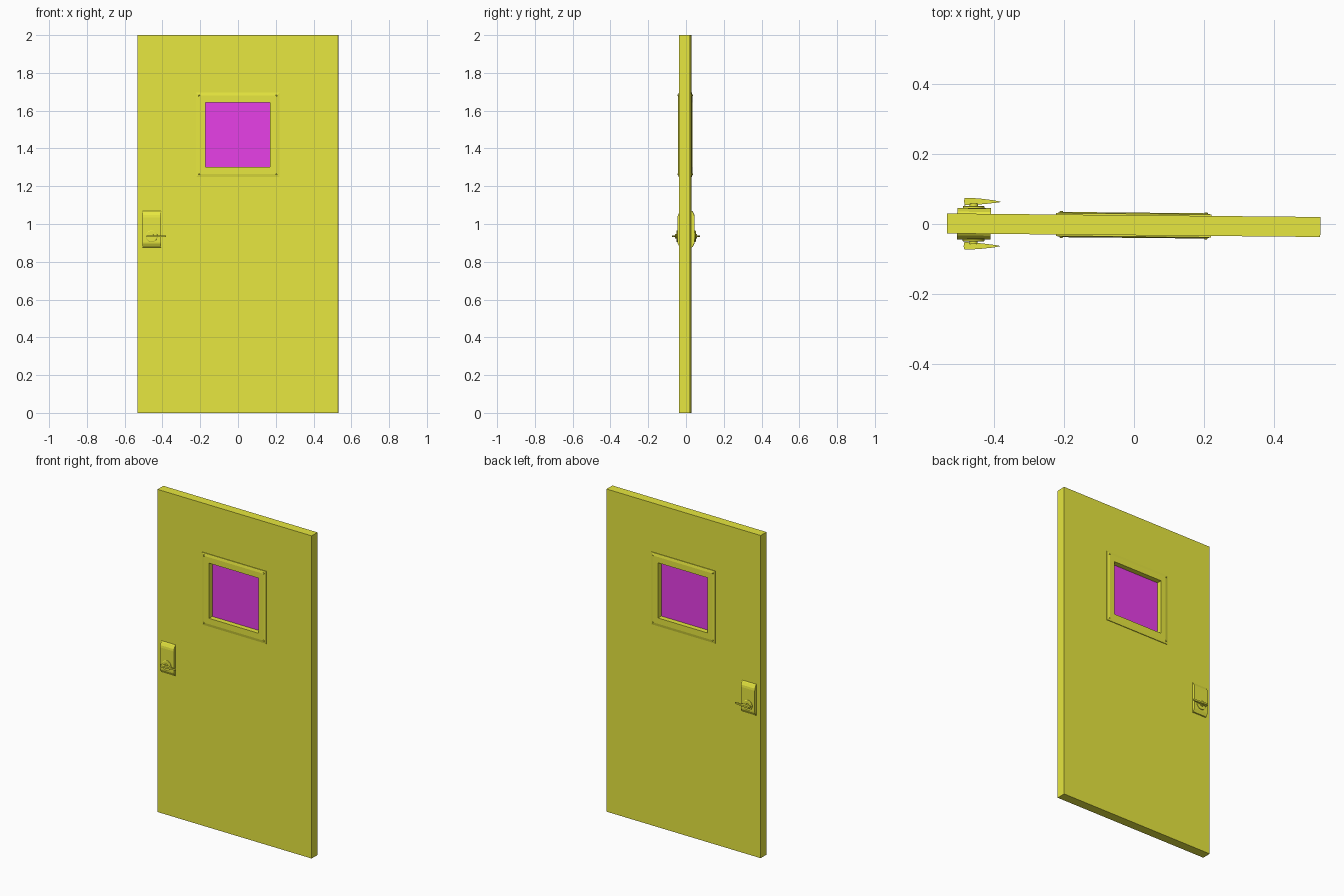
import bpy, bmesh
from math import cos, sin, pi
from mathutils import Matrix

if "Cube" in bpy.data.objects:
    bpy.data.objects.remove(bpy.data.objects["Cube"])

# The whole door stands slightly turned about z
POSE = Matrix.Translation((-0.001, -0.0035, 0)) @ Matrix.Rotation(-0.0094, 4, 'Z')
T = 0.0285  # half thickness of the leaf


def material(name, color):
    m = bpy.data.materials.new(name)
    m.diffuse_color = color
    m.use_nodes = True
    m.node_tree.nodes["Principled BSDF"].inputs["Base Color"].default_value = m.diffuse_color
    return m


YELLOW = material("yellow_paint", (0.8, 0.8, 0.05, 1))
MAGENTA = material("magenta_glass", (0.8, 0.05, 0.8, 1))


def finish(name, bm, mat=YELLOW, smooth=False):
    bmesh.ops.recalc_face_normals(bm, faces=bm.faces)
    me = bpy.data.meshes.new(name)
    bm.to_mesh(me)
    bm.free()
    me.materials.append(mat)
    ob = bpy.data.objects.new(name, me)
    bpy.context.collection.objects.link(ob)
    ob.matrix_world = POSE
    if smooth:
        bpy.context.view_layer.objects.active = ob
        ob.select_set(True)
        bpy.ops.object.shade_smooth_by_angle()
        ob.select_set(False)
    return ob


def loft(name, loops, ring=False, **kw):
    """Bridge equal-length point loops; ring closes last to first, otherwise ends are capped."""
    bm = bmesh.new()
    vs = [[bm.verts.new(p) for p in loop] for loop in loops]
    pairs = list(zip(vs, vs[1:])) + ([(vs[-1], vs[0])] if ring else [])
    n = len(vs[0])
    for a, b in pairs:
        for i in range(n):
            j = (i + 1) % n
            bm.faces.new((a[i], a[j], b[j], b[i]))
    if not ring:
        bm.faces.new(vs[0])
        bm.faces.new(vs[-1])
    return finish(name, bm, **kw)


def rect(hx, hz, y, cz):
    return [(-hx, y, cz - hz), (hx, y, cz - hz), (hx, y, cz + hz), (-hx, y, cz + hz)]


def circle(x, z, r, y, n=24):
    return [(x + r * cos(2 * pi * i / n), y, z + r * sin(2 * pi * i / n)) for i in range(n)]


# Door leaf with window opening
WZ, WH = 1.472, 0.171
loft("door_leaf", [rect(0.532, 1, -T, 1), rect(0.532, 1, T, 1),
                   rect(WH, WH, T, WZ), rect(WH, WH, -T, WZ)], ring=True)

# Glass pane
loft("window_glass", [rect(WH, WH, -0.004, WZ), rect(WH, WH, 0.004, WZ)], mat=MAGENTA)

HX, HZ = -0.456, 0.935  # lever pivot
for s, side in ((-1, "front"), (1, "back")):
    # Bevelled window frame
    loft(f"window_frame_{side}", [rect(WH, WH, s * T, WZ), rect(WH, WH, s * 0.036, WZ),
                                  rect(0.204, 0.207, s * 0.036, WZ), rect(0.221, 0.224, s * 0.0325, WZ),
                                  rect(0.221, 0.224, s * T, WZ)], ring=True)
    # Corner screws
    for sx in (-1, 1):
        for sz in (-1, 1):
            x, z = sx * 0.206, WZ + sz * 0.209
            loft(f"frame_screw_{side}", [circle(x, z, 0.005, s * 0.033, 12),
                                         circle(x, z, 0.005, s * 0.037, 12),
                                         circle(x, z, 0.003, s * 0.0385, 12)], smooth=True)
    # Lock plate: side profile extruded in x, sloped top and bottom
    profile = [(T, 0.876), (0.034, 0.878), (0.044, 0.897), (0.045, 0.905),
               (0.045, 1.035), (0.043, 1.048), (0.034, 1.066), (T, 1.07)]
    loft(f"lock_plate_{side}", [[(x, s * y, z) for y, z in profile] for x in (-0.503, -0.407)])
    # Round rosette and hub
    loft(f"handle_rosette_{side}", [circle(HX, HZ, 0.031, s * 0.042), circle(HX, HZ, 0.031, s * 0.049),
                                    circle(HX, HZ, 0.028, s * 0.051)], smooth=True)
    loft(f"handle_hub_{side}", [circle(HX, HZ, 0.012, s * 0.049), circle(HX, HZ, 0.012, s * 0.058)],
         smooth=True)
    # Tapered lever blade, drawn in plan
    plan = [(-0.482, 0.0525), (-0.455, 0.0535), (-0.42, 0.057), (-0.384, 0.0615), (-0.380, 0.0635),
            (-0.40, 0.0675), (-0.44, 0.072), (-0.47, 0.0738), (-0.482, 0.0732), (-0.484, 0.065)]
    loft(f"lever_{side}", [[(x, s * y, z) for x, y in plan] for z in (HZ - 0.005, HZ + 0.005)],
         smooth=True)
